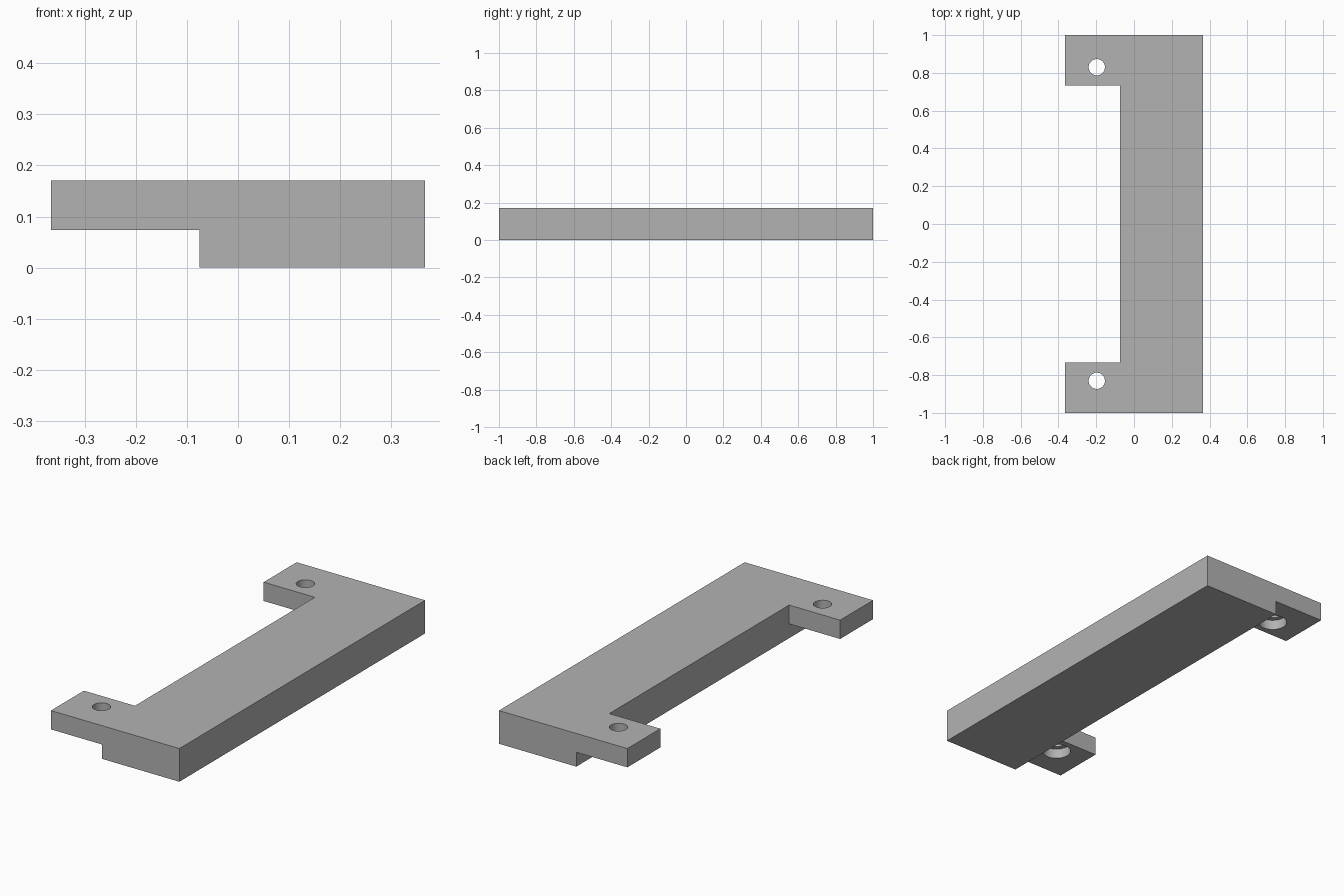
import bpy, bmesh
from mathutils import Vector
from math import radians

default = bpy.data.objects.get("Cube")
if default:
    bpy.data.objects.remove(default, do_unlink=True)

HALF_X, HALF_Y, TOP = 0.366, 1.0, 0.171
STEP_X, EAR_Y, EAR_Z = -0.075, 0.732, 0.074   # inner corner of the two mounting ears
HOLE_X, HOLE_Y = -0.197, 0.83
HOLE_R, BORE_R, BORE_DEPTH = 0.043, 0.069, 0.052

grey = bpy.data.materials.new("plain grey")
grey.use_nodes = True
colour = (0.45, 0.45, 0.45, 1)
grey.diffuse_color = colour
grey.node_tree.nodes["Principled BSDF"].inputs["Base Color"].default_value = colour

# Main bar
bm = bmesh.new()
bmesh.ops.create_cube(bm, size=1)
size = Vector((HALF_X - STEP_X, 2 * HALF_Y, TOP))
bmesh.ops.scale(bm, vec=size, verts=bm.verts)
bmesh.ops.translate(bm, vec=((HALF_X + STEP_X) / 2, 0, TOP / 2), verts=bm.verts)

# Mounting ears, pulled out of the upper end cells of the bar's right side
for point, normal in (((0, EAR_Y, 0), (0, 1, 0)), ((0, -EAR_Y, 0), (0, 1, 0)),
                      ((0, 0, EAR_Z), (0, 0, 1))):
    bmesh.ops.bisect_plane(bm, geom=bm.verts[:] + bm.edges[:] + bm.faces[:],
                           plane_co=point, plane_no=normal)
bm.normal_update()
cells = []
for f in bm.faces:
    c = f.calc_center_median()
    if f.normal.x < -0.9 and abs(c.y) > EAR_Y and c.z > EAR_Z:
        cells.append(f)
ext = bmesh.ops.extrude_face_region(bm, geom=cells)
moved = [v for v in ext["geom"] if isinstance(v, bmesh.types.BMVert)]
bmesh.ops.translate(bm, vec=(-HALF_X - STEP_X, 0, 0), verts=moved)
bmesh.ops.dissolve_limit(bm, angle_limit=radians(1), verts=bm.verts, edges=bm.edges)
bmesh.ops.recalc_face_normals(bm, faces=bm.faces)

mesh = bpy.data.meshes.new("mounting_bracket")
bm.to_mesh(mesh)
bm.free()
mesh.materials.append(grey)
bracket = bpy.data.objects.new("mounting_bracket", mesh)
bpy.context.collection.objects.link(bracket)


def drill(radius, y, bottom, top):
    """Cut a round hole through the bracket."""
    bpy.ops.mesh.primitive_cylinder_add(vertices=48, radius=radius, depth=top - bottom,
                                        location=(HOLE_X, y, (top + bottom) / 2))
    cutter = bpy.context.object
    cutter.name = "hole_cutter"
    cutter.hide_render = True
    cutter.data.materials.append(grey)
    mod = bracket.modifiers.new("hole", 'BOOLEAN')
    mod.operation = 'DIFFERENCE'
    mod.solver = 'EXACT'
    mod.object = cutter
    bpy.context.view_layer.objects.active = bracket
    bpy.ops.object.modifier_apply(modifier=mod.name)
    bpy.data.objects.remove(cutter, do_unlink=True)


# Screw holes, counterbored from below
for y in (HOLE_Y, -HOLE_Y):
    drill(HOLE_R, y, 0, TOP + 0.1)
    drill(BORE_R, y, 0, EAR_Z + BORE_DEPTH)

bpy.ops.object.select_all(action='DESELECT')
bracket.select_set(True)
bpy.context.view_layer.objects.active = bracket
bpy.ops.object.shade_smooth_by_angle(angle=radians(30))
